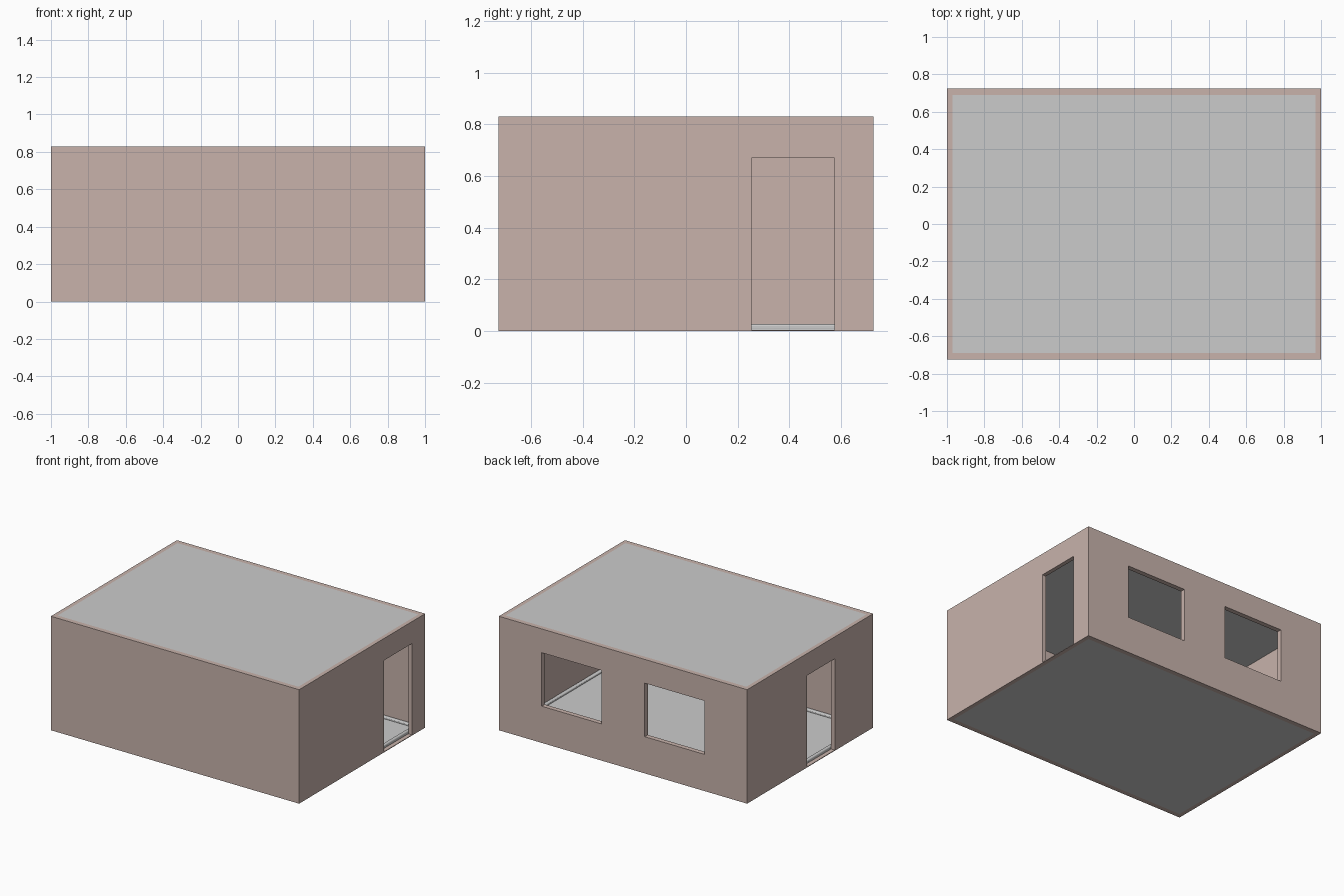
import bpy

if "Cube" in bpy.data.objects:
    bpy.data.objects.remove(bpy.data.objects["Cube"])

X, Y, H = 1.0, 0.725, 0.83        # outer half sizes and height
IX, IY = 0.97, 0.69               # inner half sizes


def box(name, lo, hi):
    size = [b - a for a, b in zip(lo, hi)]
    bpy.ops.mesh.primitive_cube_add(size=1, location=[(a + b) / 2 for a, b in zip(lo, hi)])
    ob = bpy.context.object
    ob.name = name
    ob.scale = size
    bpy.ops.object.transform_apply(location=False, rotation=False, scale=True)
    return ob


def cut(target, lo, hi):
    cutter = box("cutter", lo, hi)
    cutter.hide_render = True
    bpy.context.view_layer.objects.active = target
    mod = target.modifiers.new("cut", 'BOOLEAN')
    mod.operation = 'DIFFERENCE'
    mod.solver = 'EXACT'
    mod.object = cutter
    bpy.ops.object.modifier_apply(modifier=mod.name)
    bpy.data.objects.remove(cutter, do_unlink=True)


# Wall shell, open at top and bottom
walls = box("walls", (-X, -Y, 0), (X, Y, H))
cut(walls, (-IX, -IY, -1), (IX, IY, 2))

# Two windows in the back wall
for s in (-1, 1):
    a, b = sorted((s * 0.175, s * 0.655))
    cut(walls, (a, 0.6, 0.267), (b, 0.8, 0.657))

# Doorways with a low sill, right wall then left wall
cut(walls, (0.9, 0.253, 0.005), (1.1, 0.574, 0.67))
cut(walls, (-1.1, -0.284, 0.005), (-0.9, 0.036, 0.67))

mat = bpy.data.materials.new("warm_plaster")
mat.diffuse_color = (0.58, 0.45, 0.41, 1)
mat.use_nodes = True
mat.node_tree.nodes["Principled BSDF"].inputs["Base Color"].default_value = mat.diffuse_color
walls.data.materials.clear()
walls.data.materials.append(mat)

# Floor and roof slabs set inside the walls
box("floor", (-IX, -IY, 0.0), (IX, IY, 0.01))
box("roof", (-IX, -IY, H - 0.015), (IX, IY, H))

# Low rounded curb around the floor edge
curb = box("floor_curb", (-IX, -IY, 0.003), (IX, IY, 0.027))
cut(curb, (-IX + 0.025, -IY + 0.025, -1), (IX - 0.025, IY - 0.025, 1))
bpy.ops.object.select_all(action='DESELECT')
curb.select_set(True)
bpy.context.view_layer.objects.active = curb
bev = curb.modifiers.new("round", 'BEVEL')
bev.width = 0.008
bev.segments = 3
bpy.ops.object.shade_smooth_by_angle()
